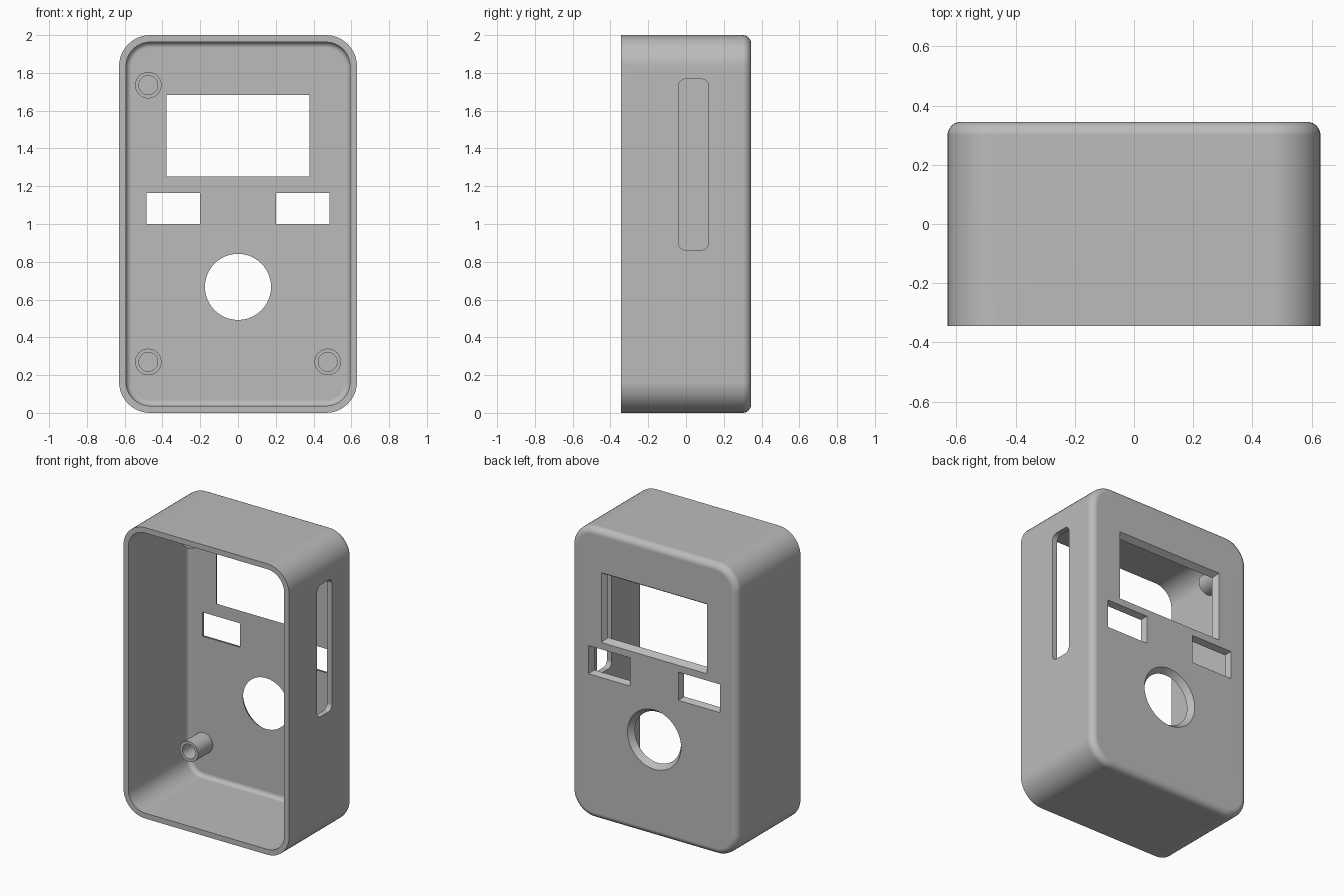
import bpy, bmesh, math
from mathutils import Vector, Matrix

cube = bpy.data.objects.get("Cube")
if cube:
    bpy.data.objects.remove(cube, do_unlink=True)

grey = bpy.data.materials.new("plain grey")
grey.use_nodes = True
GREY = (0.5, 0.5, 0.5, 1)
grey.diffuse_color = GREY
grey.node_tree.nodes["Principled BSDF"].inputs["Base Color"].default_value = GREY

WIDTH, HEIGHT = 0.63, 1.0       # half sizes
FRONT, BACK = -0.345, 0.345
WALL, CORNER = 0.037, 0.165
FLOOR = BACK - 0.04             # inner face of the back panel


def outline(w, h, r, y, steps=12):
    """Rounded rectangle in the xz plane; r = w = h gives a circle."""
    points = []
    for quarter, (sx, sz) in enumerate([(1, 1), (-1, 1), (-1, -1), (1, -1)]):
        for i in range(steps + 1):
            a = (quarter + i / steps) * math.pi / 2
            points.append(Vector((sx * (w - r) + r * math.cos(a), y,
                                  sz * (h - r) + r * math.sin(a))))
    return points


def loft(name, rings, location, turn=0):
    """Skin a closed solid through a list of outlines."""
    bm = bmesh.new()
    loops = [[bm.verts.new(p) for p in ring] for ring in rings]
    for a, b in zip(loops, loops[1:]):
        for i in range(len(a)):
            j = (i + 1) % len(a)
            bm.faces.new((a[i], a[j], b[j], b[i]))
    bm.faces.new(loops[0])
    bm.faces.new(loops[-1])
    bmesh.ops.remove_doubles(bm, verts=bm.verts, dist=1e-5)
    bmesh.ops.recalc_face_normals(bm, faces=bm.faces)
    bm.transform(Matrix.Translation(location) @ Matrix.Rotation(turn, 4, "Z"))
    mesh = bpy.data.meshes.new(name)
    bm.to_mesh(mesh)
    bm.free()
    mesh.materials.append(grey)
    obj = bpy.data.objects.new(name, mesh)
    bpy.context.collection.objects.link(obj)
    return obj


def smooth(obj):
    bpy.ops.object.select_all(action="DESELECT")
    obj.select_set(True)
    bpy.context.view_layer.objects.active = obj
    bpy.ops.object.shade_smooth_by_angle(angle=math.radians(30))


def fillet(inset, y_end, radius, steps=8):
    """Outlines that curl from the side walls in to a flat end panel."""
    rings = []
    for i in range(steps + 1):
        a = i / steps * math.pi / 2
        d = inset + radius * (1 - math.cos(a))
        rings.append(outline(WIDTH - d, HEIGHT - d, CORNER - d,
                             y_end - radius * (1 - math.sin(a))))
    return rings


# Hollow case, open at the front
rim = [outline(WIDTH - d, HEIGHT - d, CORNER - d, FRONT) for d in (WALL, 0)]
case = loft("case", fillet(WALL, FLOOR, 0.03)[::-1] + rim + fillet(0, BACK, 0.045),
            (0, 0, HEIGHT))


def opening(name, x, z, w, h, r, flare):
    """Cutter that widens towards the outer face of the back panel."""
    rings = [outline(w + f, h + f, r + f if r else 0, y)
             for y, f in ((FLOOR - 0.05, 0), (FLOOR, 0), (BACK, flare), (BACK + 0.05, flare))]
    return loft(name, rings, (x, 0, z))


cutters = [
    opening("screen_cutter", 0, 1.467, 0.378, 0.215, 0, 0.025),
    opening("left_window_cutter", 0.342, 1.083, 0.142, 0.082, 0, 0.015),
    opening("right_window_cutter", -0.342, 1.083, 0.142, 0.082, 0, 0.015),
    opening("round_cutter", 0, 0.667, 0.175, 0.175, 0.175, 0.029),
    # Slot through the left wall
    loft("slot_cutter", [outline(0.08, 0.453, 0.04, y) for y in (-0.1, 0.1)],
         (WIDTH, 0.04, 1.315), math.pi / 2),
]
bpy.context.view_layer.objects.active = case
for cutter in cutters:
    cut = case.modifiers.new(cutter.name, "BOOLEAN")
    cut.operation, cut.solver, cut.object = "DIFFERENCE", "EXACT", cutter
    bpy.ops.object.modifier_apply(modifier=cut.name)
    bpy.data.objects.remove(cutter, do_unlink=True)
smooth(case)
weights = case.modifiers.new("even_shading", "WEIGHTED_NORMAL")
weights.keep_sharp = True

# Hollow screw posts standing on the back panel
for name, x, z in (("upper_right_post", -0.475, 1.735),
                   ("lower_right_post", -0.475, 0.27),
                   ("lower_left_post", 0.475, 0.27)):
    tip = FLOOR - 0.16
    rings = [outline(r, r, r, y, 10) for r, y in
             ((0.07, FLOOR + 0.01), (0.07, tip), (0.05, tip), (0.05, FLOOR - 0.002))]
    smooth(loft(name, rings, (x, 0, z)))
